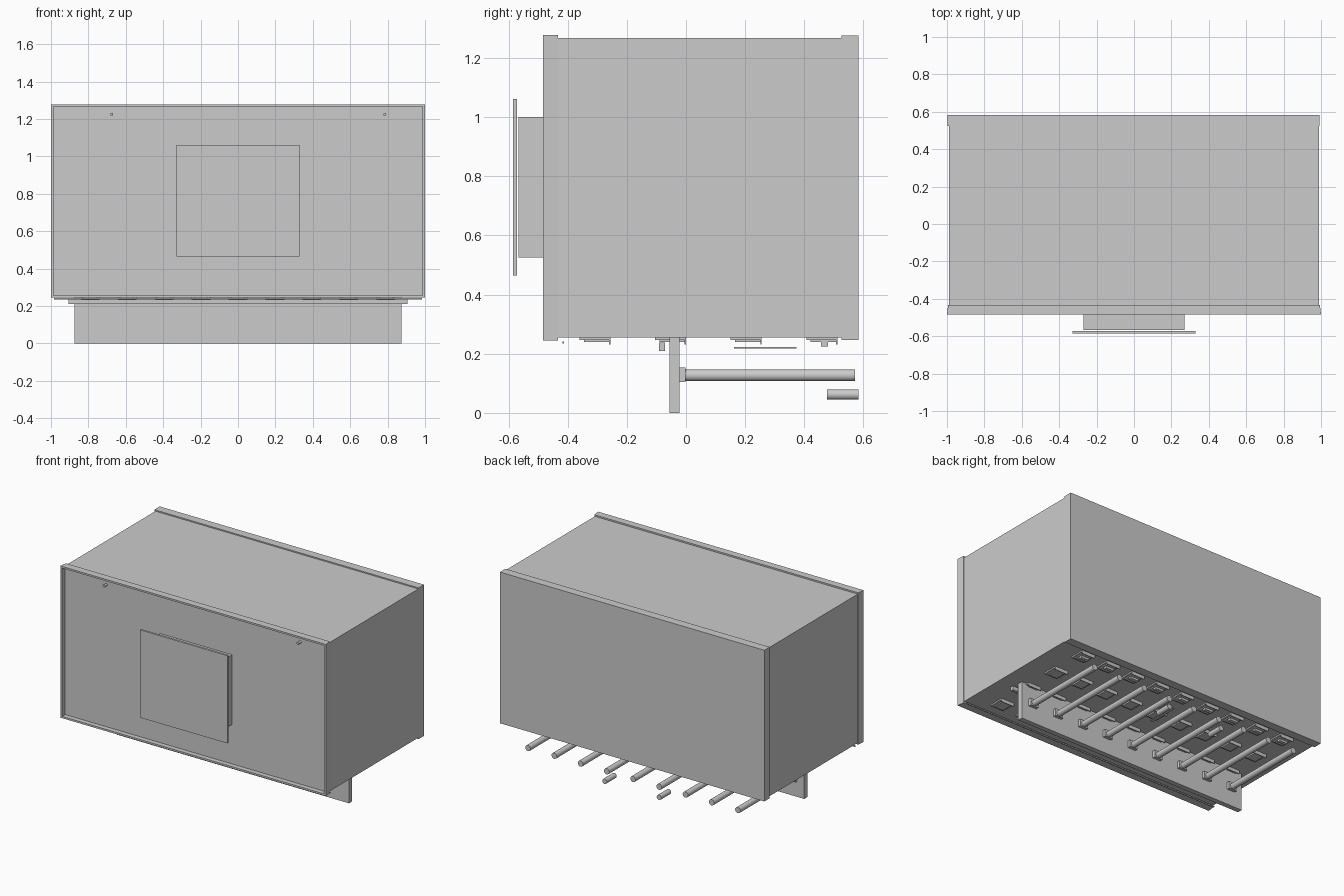
import bpy
import bmesh
from mathutils import Matrix, Vector

old = bpy.data.objects.get("Cube")
if old:
    bpy.data.objects.remove(old, do_unlink=True)

grey = bpy.data.materials.new("plain grey")
grey.use_nodes = True
colour = (0.6, 0.6, 0.6, 1)
grey.diffuse_color = colour
grey.node_tree.nodes["Principled BSDF"].inputs["Base Color"].default_value = colour


def add_box(bm, x, y, z):
    """Box between pairs of limits."""
    size = Vector((x[1] - x[0], y[1] - y[0], z[1] - z[0]))
    mid = Vector((sum(x), sum(y), sum(z))) / 2
    bmesh.ops.create_cube(bm, size=1, matrix=Matrix.Translation(mid) @ Matrix.Diagonal(size).to_4x4())


def add_rod(bm, x, y, z, radius, sides=24):
    """Cylinder lying along y."""
    place = Matrix.Translation((x, sum(y) / 2, z)) @ Matrix.Rotation(1.5707963, 4, 'X')
    bmesh.ops.create_cone(bm, cap_ends=True, segments=sides, radius1=radius, radius2=radius,
                          depth=y[1] - y[0], matrix=place)


def finish(name, bm, smooth=False):
    mesh = bpy.data.meshes.new(name)
    bm.to_mesh(mesh)
    bm.free()
    mesh.materials.append(grey)
    obj = bpy.data.objects.new(name, mesh)
    bpy.context.collection.objects.link(obj)
    if smooth:
        bpy.ops.object.select_all(action='DESELECT')
        obj.select_set(True)
        bpy.context.view_layer.objects.active = obj
        bpy.ops.object.shade_smooth_by_angle()
    return obj


def box(name, x, y, z):
    bm = bmesh.new()
    add_box(bm, x, y, z)
    return finish(name, bm)


# Cabinet shell, with the front panel set back inside its frame
box("cabinet_body", (-0.99, 0.99), (-0.45, 0.55), (0.255, 1.268))
box("back_cover", (-0.998, 0.993), (0.525, 0.583), (0.247, 1.276))

# Front frame: four thin bars with slightly tapered sides
bm = bmesh.new()
for z in ((0.245, 0.257), (1.266, 1.278)):
    add_box(bm, (-1, 1), (-0.483, -0.433), z)
for side in (-1, 1):
    add_box(bm, sorted((side * 0.986, side)), (-0.483, -0.433), (0.257, 1.266))
for v in bm.verts:
    if v.co.y > -0.44 and abs(v.co.x) > 0.99:
        v.co.x *= 0.994
finish("front_frame", bm)

# Display box and cover plate on the front
box("front_box", (-0.27, 0.27), (-0.566, -0.45), (0.525, 1.0))
box("front_plate", (-0.33, 0.33), (-0.585, -0.571), (0.464, 1.061))

# Small studs near the top of the front panel
bm = bmesh.new()
for x in (-0.675, 0.785):
    add_rod(bm, x, (-0.48, -0.45), 1.225, 0.008, 16)
finish("front_studs", bm, True)

# Louvres under the floor: a shallow tray with a turned-down lip
bm = bmesh.new()
columns = [(i - 4) * 0.1975 for i in range(9)]
for x in columns:
    for row in range(4):
        y = -0.36 + row * 0.2555
        add_box(bm, (x - 0.05, x + 0.05), (y, y + 0.1), (0.246, 0.256))
        add_box(bm, (x - 0.035, x + 0.035), (y + 0.015, y + 0.1), (0.239, 0.246))
        add_box(bm, (x - 0.05, x + 0.05), (y + 0.1, y + 0.105), (0.232, 0.256))
finish("floor_louvres", bm)

# Rails and strips below the floor
box("cross_rail", (-0.905, 0.905), (-0.092, -0.071), (0.21, 0.238))
box("front_wire", (-0.985, 0.985), (-0.418, -0.412), (0.234, 0.242))
box("thin_strip", (-0.01, 0.01), (0.163, 0.373), (0.217, 0.222))
bm = bmesh.new()
for x in columns:
    add_box(bm, (x - 0.03, x + 0.03), (0.457, 0.48), (0.225, 0.239))
finish("rear_clips", bm)

# Hanging plate that carries the row of rods
box("hanging_plate", (-0.875, 0.875), (-0.056, -0.022), (0, 0.256))
rods, collars = bmesh.new(), bmesh.new()
for x in columns:
    add_rod(rods, x, (-0.002, 0.571), 0.127, 0.02)
    add_box(collars, (x - 0.03, x + 0.03), (-0.022, -0.002), (0.105, 0.153))
finish("rods", rods, True)
finish("rod_collars", collars)

# Two short rollers at the back
bm = bmesh.new()
for x in (-0.205, 0.205):
    add_rod(bm, x, (0.477, 0.583), 0.062, 0.0175)
finish("short_rollers", bm, True)
